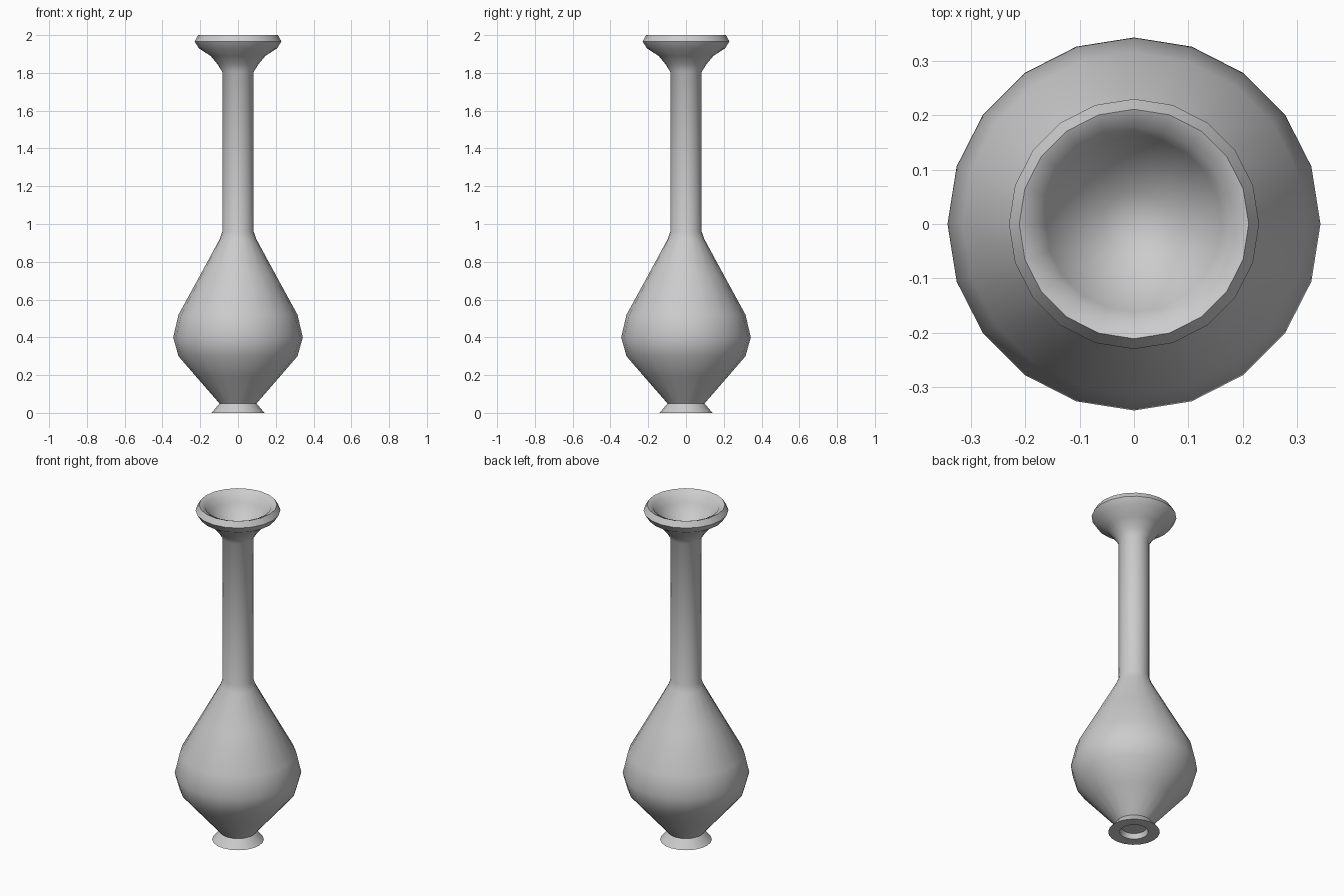
import bpy, bmesh, math

if "Cube" in bpy.data.objects:
    bpy.data.objects.remove(bpy.data.objects["Cube"])

SIDES = 20


def lathe(name, profile):
    """Spin an (r, z) profile around the z axis; r = 0 points become poles."""
    bm = bmesh.new()
    rings = []
    for r, z in profile:
        if r == 0:
            rings.append([bm.verts.new((0, 0, z))] * SIDES)
        else:
            rings.append([bm.verts.new((r * math.cos(math.tau * i / SIDES),
                                        r * math.sin(math.tau * i / SIDES), z))
                          for i in range(SIDES)])
    for a, b in zip(rings, rings[1:]):
        for i in range(SIDES):
            j = (i + 1) % SIDES
            quad = [a[i], a[j], b[j], b[i]]
            bm.faces.new(list(dict.fromkeys(quad)))
    bmesh.ops.recalc_face_normals(bm, faces=bm.faces[:])
    mesh = bpy.data.meshes.new(name)
    bm.to_mesh(mesh)
    bm.free()
    obj = bpy.data.objects.new(name, mesh)
    bpy.context.collection.objects.link(obj)
    bpy.context.view_layer.objects.active = obj
    obj.select_set(True)
    bpy.ops.object.shade_smooth_by_angle(angle=math.radians(50))
    obj.select_set(False)
    return obj


# Recessed underside and flared foot
base = [(0, 0.03), (0.07, 0.03), (0.078, 0), (0.14, 0), (0.098, 0.05)]
# Bulb tapering into the shoulder
body = [(0.22, 0.19), (0.315, 0.30), (0.343, 0.40), (0.315, 0.52),
        (0.20, 0.73), (0.097, 0.92), (0.083, 0.96)]
# Straight neck, flared mouth and lip
neck = [(0.083, 1.805), (0.108, 1.845), (0.145, 1.89), (0.207, 1.93),
        (0.23, 1.967), (0.211, 2.0)]
# Closed bowl inside the mouth
bowl = [(0.178, 1.985), (0.162, 1.94), (0.115, 1.885), (0.06, 1.835), (0, 1.82)]

lathe("vase", base + body + neck + bowl)
